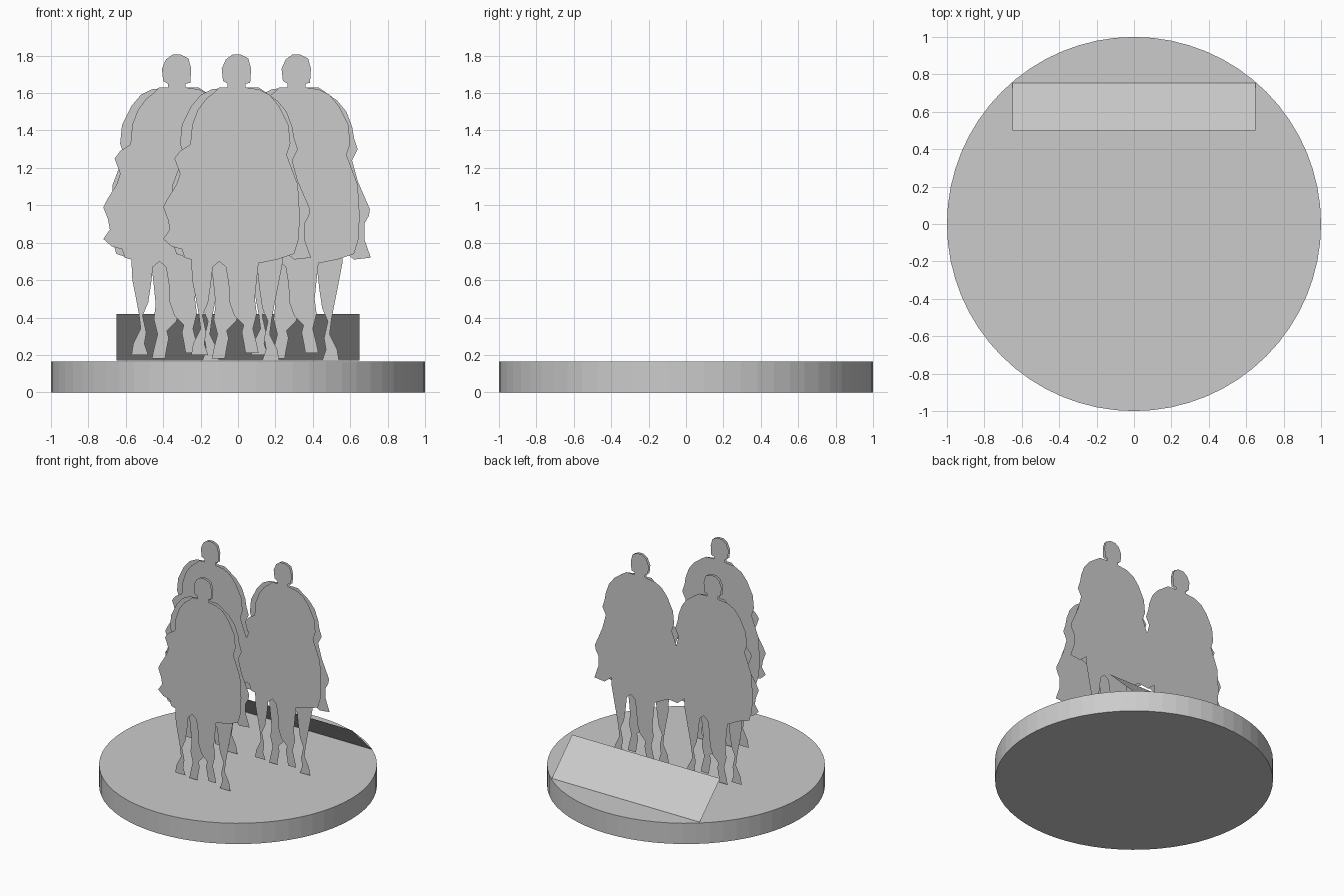
import bpy
import bmesh

old_cube = bpy.data.objects.get("Cube")
if old_cube:
    bpy.data.objects.remove(old_cube, do_unlink=True)

# One plain grey for everything
grey = bpy.data.materials.new("light_grey")
grey.use_nodes = True
colour = (0.6, 0.6, 0.6, 1)
grey.diffuse_color = colour
grey.node_tree.nodes["Principled BSDF"].inputs["Base Color"].default_value = colour


def add_object(name, bm):
    """Turn a bmesh into a linked, grey, flat-shaded object."""
    mesh = bpy.data.meshes.new(name)
    bm.to_mesh(mesh)
    bm.free()
    mesh.materials.append(grey)
    obj = bpy.data.objects.new(name, mesh)
    bpy.context.scene.collection.objects.link(obj)
    return obj


def add_sheet(name, outline, centre_x, y, scale=0.01):
    """Flat upright cut-out facing the front; outline is in hundredths."""
    bm = bmesh.new()
    corners = [bm.verts.new((centre_x + x * scale, y, z * scale)) for x, z in outline]
    face = bm.faces.new(corners)
    face.normal_update()
    if face.normal.y > 0:
        face.normal_flip()
    bmesh.ops.triangulate(bm, faces=[face])
    return add_object(name, bm)


def mirrored(points, drop=0):
    """Mirror a profile about the middle of the figure, in reverse order."""
    return [(-3 - x, z - drop) for x, z in reversed(points)]


# Head, from the right of the neck over the crown to the left of the neck
head = [(-5.5, 163), (-5.5, 165), (-8, 166.5), (-8.7, 173), (-6.5, 178), (-3, 180.5),
        (1.5, 180.5), (5.5, 178.5), (7, 173), (6.5, 165.5), (4, 165), (4, 163)]

# Cloak edge on the figure's right, hem to shoulder
cloak_wide = [(-25, 71), (-28.5, 72), (-30, 76.5), (-35.5, 78), (-40, 82), (-36.5, 87),
              (-37.5, 92.5), (-40, 99), (-38, 103), (-33, 111), (-31, 117), (-34, 125),
              (-31, 129), (-25.5, 132.5), (-24.5, 143), (-21.5, 151), (-17, 157),
              (-12.5, 160.5), (-10, 163)]

# Cloak edge on the figure's left, shoulder to hem, for the front sheet
cloak_narrow = [(11, 162), (17, 159), (22, 153), (27, 143), (28, 133), (26, 127),
                (29, 119), (32, 111), (33, 95), (32.5, 82), (30, 74), (21, 71)]

# Cloak edge with the flared corner, for the rear sheet
cloak_flared = [(11, 163), (14, 161), (21, 156), (26, 150), (29, 142), (30, 136),
                (32, 130), (29, 124), (32, 113), (35, 106), (38.5, 98), (38, 94.5),
                (35.5, 90), (35.5, 82), (39, 72), (30, 71), (24, 76), (24, 70)]

# Both legs, from the outer thigh on the left round to the right hem
legs = [(11, 69), (10, 60), (9, 50), (10, 42), (8, 34), (10, 26), (11, 21), (4, 21),
        (3, 27), (2, 32), (3, 36), (-2, 41), (-4.5, 48), (-5, 58), (-6.5, 67), (-10, 70),
        (-13.5, 67), (-14.5, 58), (-16, 48), (-19, 41), (-17, 32), (-18, 26), (-16, 20),
        (-25, 20), (-24, 26), (-20, 34), (-21, 42), (-22.5, 50), (-24.5, 60)]

front_outline = cloak_wide + head + cloak_narrow + legs
rear_outline = mirrored(cloak_narrow) + head + cloak_flared + mirrored(legs, drop=3)

# Three cloaked figures, each a pair of close-set sheets
figures = {"middle": (0, -0.42), "right": (-0.32, 0.125), "left": (0.32, 0.125)}
half_gap = 0.01
for side, (x, y) in figures.items():
    add_sheet(side + "_figure_front", front_outline, x, y - half_gap)
    add_sheet(side + "_figure_rear", rear_outline, x, y + half_gap)

# Round faceted base
base_height = 0.165
bm = bmesh.new()
bmesh.ops.create_cone(bm, cap_ends=True, segments=64, radius1=1, radius2=1, depth=base_height)
bmesh.ops.translate(bm, verts=bm.verts, vec=(0, 0, base_height / 2))
add_object("round_base", bm)

# Thin blank panel sloping down to the back
bm = bmesh.new()
half_width = 0.65
edges = [(-half_width, 0.5, 0.42), (half_width, 0.5, 0.42),
         (half_width, 0.755, 0.17), (-half_width, 0.755, 0.17)]
bm.faces.new([bm.verts.new(corner) for corner in edges])
add_object("sloping_panel", bm)
